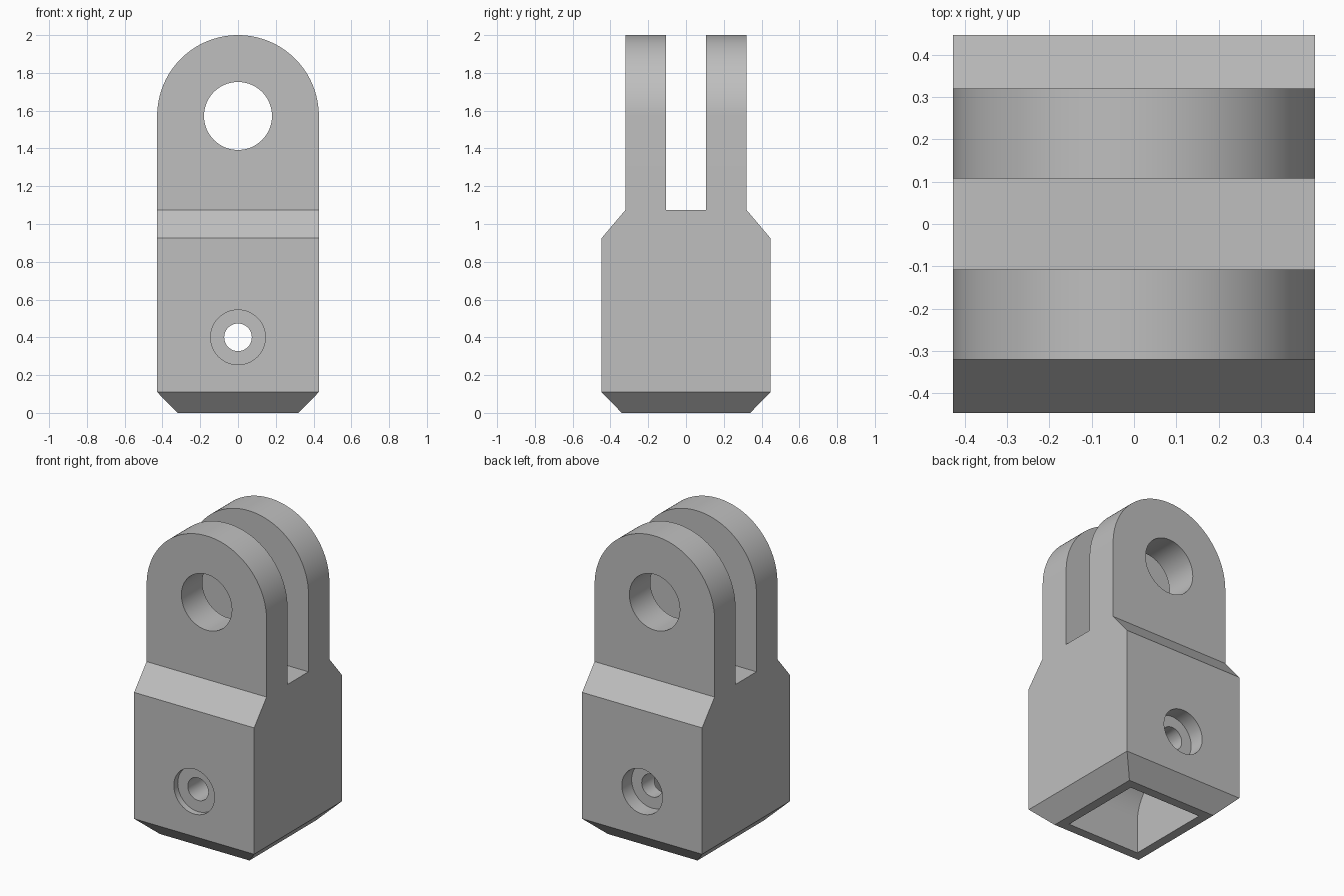
import bpy
import bmesh
from math import cos, sin, pi, radians
from mathutils import Vector

cube = bpy.data.objects.get("Cube")
if cube:
    bpy.data.objects.remove(cube, do_unlink=True)

grey = bpy.data.materials.new("Plain grey")
grey.use_nodes = True
colour = (0.52, 0.52, 0.52, 1)
grey.diffuse_color = colour
grey.node_tree.nodes["Principled BSDF"].inputs["Base Color"].default_value = colour


def prism(name, profile, axis, start, end):
    """Extrude a closed outline of (horizontal, z) points along x or y."""
    place = (lambda h, z, d: (d, h, z)) if axis == "x" else (lambda h, z, d: (h, d, z))
    bm = bmesh.new()
    face = bm.faces.new([bm.verts.new(place(h, z, start)) for h, z in profile])
    shift = Vector(place(0, 0, end - start))
    moved = bmesh.ops.extrude_face_region(bm, geom=[face])["geom"]
    bmesh.ops.translate(bm, vec=shift, verts=[v for v in moved if isinstance(v, bmesh.types.BMVert)])
    bmesh.ops.recalc_face_normals(bm, faces=bm.faces)
    mesh = bpy.data.meshes.new(name)
    bm.to_mesh(mesh)
    bm.free()
    mesh.materials.append(grey)
    obj = bpy.data.objects.new(name, mesh)
    bpy.context.collection.objects.link(obj)
    return obj


def arc(radius, z, sweep=pi, steps=48):
    return [(radius * cos(sweep * i / steps), z + radius * sin(sweep * i / steps))
            for i in range(steps + 1)]


def bore(name, radius, z, start, end):
    return prism(name, arc(radius, z, 2 * pi, 64)[:-1], "y", start, end)


def combine(obj, other, operation):
    mod = obj.modifiers.new(operation, "BOOLEAN")
    mod.operation = operation
    mod.solver = "EXACT"
    mod.object = other
    bpy.context.view_layer.objects.active = obj
    bpy.ops.object.modifier_apply(modifier=mod.name)
    bpy.data.objects.remove(other, do_unlink=True)


HALF_X, HALF_Y = 0.428, 0.447
PIN_Z, SCREW_Z = 1.572, 0.4

# Side outline: chamfered block, sloped shoulders and two lugs around a slot
half = [(0.34, 0), (HALF_Y, 0.11), (HALF_Y, 0.925), (0.32, 1.075),
        (0.32, 2.1), (0.107, 2.1), (0.107, 1.075)]
side = half + [(-y, z) for y, z in reversed(half)]
clevis = prism("clevis_block", side, "x", -0.6, 0.6)

# Front outline: chamfered foot and rounded top
front = [(-0.32, 0), (0.32, 0), (HALF_X, 0.11)] + arc(HALF_X, PIN_Z, steps=64) + [(-HALF_X, 0.11)]
combine(clevis, prism("front_outline", front, "y", -0.6, 0.6), "INTERSECT")

# Arched socket in the foot
socket = [(-0.28, -0.1), (0.28, -0.1)] + arc(0.28, 0.205)
combine(clevis, prism("socket_cutter", socket, "x", -0.26, 0.26), "DIFFERENCE")

# Pin hole through both lugs, screw hole and its two counterbores
for cutter in (
    bore("pin_hole", 0.18, PIN_Z, -0.7, 0.7),
    bore("screw_hole", 0.073, SCREW_Z, -0.7, 0.7),
    bore("front_counterbore", 0.145, SCREW_Z, -0.7, -HALF_Y + 0.04),
    bore("back_counterbore", 0.145, SCREW_Z, HALF_Y - 0.1, 0.7),
):
    combine(clevis, cutter, "DIFFERENCE")

# Smooth curves with crisp edges
bpy.ops.object.select_all(action="DESELECT")
clevis.select_set(True)
bpy.context.view_layer.objects.active = clevis
bpy.ops.object.shade_smooth_by_angle(angle=radians(25))
